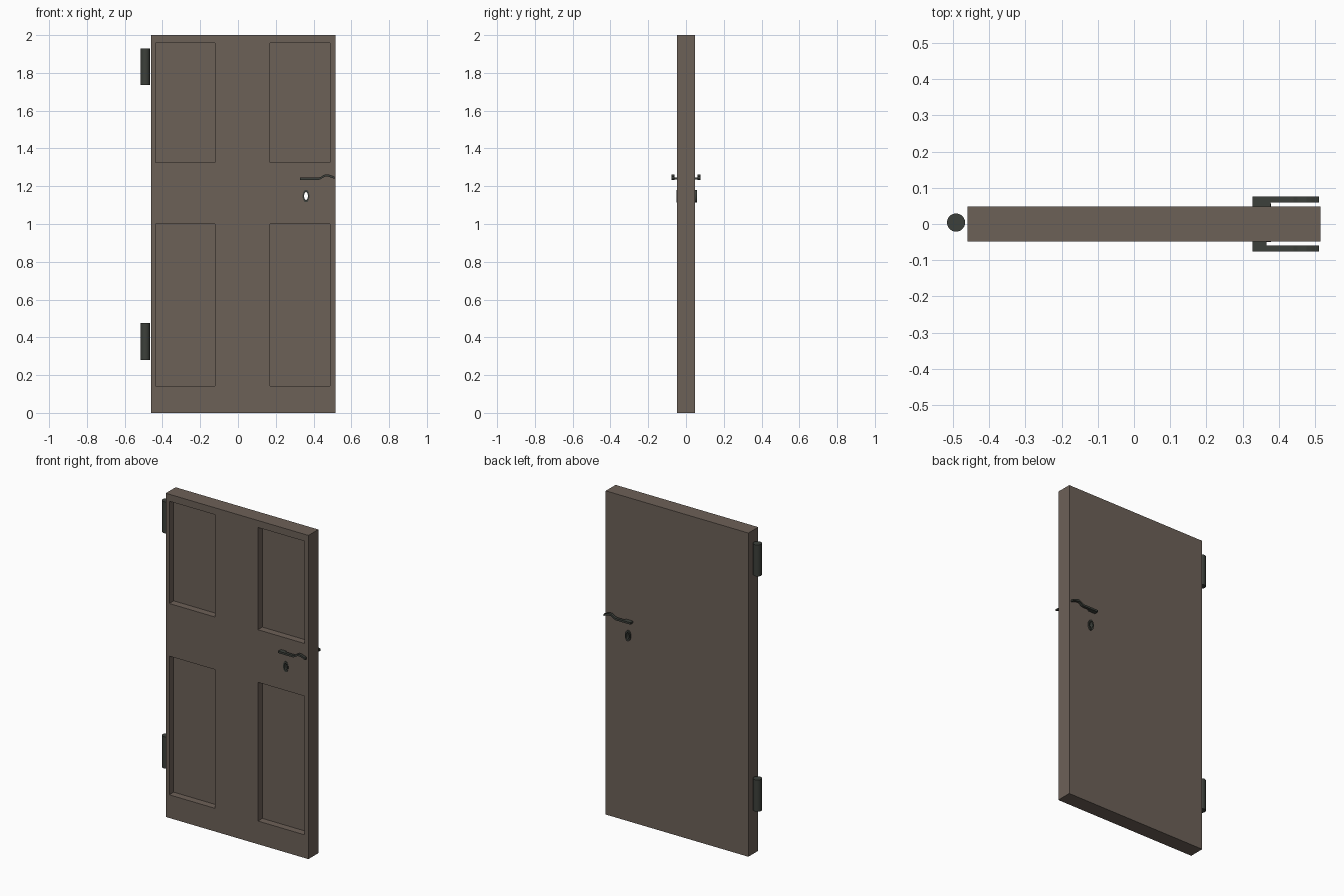
import bpy, bmesh, math
from mathutils import Vector

if "Cube" in bpy.data.objects:
    bpy.data.objects.remove(bpy.data.objects["Cube"])


def material(name, rgb):
    m = bpy.data.materials.new(name)
    m.diffuse_color = (*rgb, 1)
    m.use_nodes = True
    m.node_tree.nodes["Principled BSDF"].inputs["Base Color"].default_value = m.diffuse_color
    return m


WOOD = material("brown wood", (0.152, 0.119, 0.097))
IRON = material("dark iron", (0.046, 0.051, 0.043))


def finish(name, bm, mat, smooth=False):
    bmesh.ops.recalc_face_normals(bm, faces=bm.faces)
    me = bpy.data.meshes.new(name)
    bm.to_mesh(me)
    bm.free()
    me.materials.append(mat)
    ob = bpy.data.objects.new(name, me)
    bpy.context.collection.objects.link(ob)
    if smooth:
        bpy.ops.object.select_all(action='DESELECT')
        ob.select_set(True)
        bpy.context.view_layer.objects.active = ob
        bpy.ops.object.shade_smooth_by_angle(angle=math.radians(35))
    return ob


def box(bm, x, y, z):
    vs = bmesh.ops.create_cube(bm, size=1)["verts"]
    for v in vs:
        v.co = Vector([a + (b - a) * (c + 0.5) for (a, b), c in zip((x, y, z), v.co)])


def prism(bm, outline, y0, y1):
    """Extrude an x-z outline from y0 to y1."""
    f = bm.faces.new([bm.verts.new((x, y0, z)) for x, z in outline])
    ext = bmesh.ops.extrude_face_region(bm, geom=[f])["geom"]
    for v in ext:
        if isinstance(v, bmesh.types.BMVert):
            v.co.y = y1


def ellipse(rx, rz, n=24, cx=0.36, cz=1.148):
    return [(cx + rx * math.cos(2 * math.pi * i / n), cz + rz * math.sin(2 * math.pi * i / n))
            for i in range(n)]


Y = 0.048  # half thickness of the leaf

# door leaf
bm = bmesh.new()
box(bm, (-0.46, 0.515), (-Y, Y), (0, 2))
door = finish("door_leaf", bm, WOOD)

# cut the four front panels and the keyhole
bm = bmesh.new()
for x in ((-0.436, -0.122), (0.17, 0.487)):
    for z in ((0.143, 1.0), (1.325, 1.957)):
        box(bm, x, (-0.2, -Y + 0.043), z)
prism(bm, ellipse(0.014, 0.026), -0.2, 0.2)
cutter = finish("panel_cutter", bm, WOOD)
cutter.hide_render = True
mod = door.modifiers.new("cut", 'BOOLEAN')
mod.object = cutter
mod.operation = 'DIFFERENCE'
mod.solver = 'EXACT'
bpy.context.view_layer.objects.active = door
bpy.ops.object.modifier_apply(modifier=mod.name)
bpy.data.objects.remove(cutter)

# keyhole escutcheon: oval tube through the leaf
bm = bmesh.new()
section = [(0.018, 0.033, -Y - 0.002), (0.018, 0.033, Y + 0.009),
           (0.010, 0.021, Y + 0.009), (0.010, 0.021, -Y - 0.002)]
rings = [[bm.verts.new((x, y, z)) for x, z in ellipse(rx, rz)] for rx, rz, y in section]
for a, b in zip(rings, rings[1:] + rings[:1]):
    for i in range(len(a)):
        j = (i + 1) % len(a)
        bm.faces.new((a[i], a[j], b[j], b[i]))
finish("keyhole_plate", bm, IRON, True)

# wavy levers with their stems, front and back
path = [(0.327, 1.240), (0.428, 1.240), (0.440, 1.244), (0.451, 1.252),
        (0.462, 1.257), (0.476, 1.257), (0.490, 1.253), (0.511, 1.245)]
h = 0.006
outline = [(x, z - h) for x, z in path] + [(x, z + h) for x, z in reversed(path)]
for side, name, stem in ((-1, "front_lever", 0.366), (1, "back_lever", 0.377)):
    bm = bmesh.new()
    prism(bm, outline, side * 0.060, side * 0.076)
    box(bm, (0.327, stem), sorted((side * (Y - 0.004), side * 0.062)), (1.2345, 1.2455))
    finish(name, bm, IRON)

# hinge barrels
for name, z0, z1 in (("lower_hinge", 0.281, 0.477), ("upper_hinge", 1.735, 1.929)):
    bm = bmesh.new()
    bmesh.ops.create_cone(bm, cap_ends=True, segments=32, radius1=0.025, radius2=0.025, depth=z1 - z0)
    bmesh.ops.translate(bm, verts=bm.verts, vec=(-0.491, 0.004, (z0 + z1) / 2))
    finish(name, bm, IRON, True)
